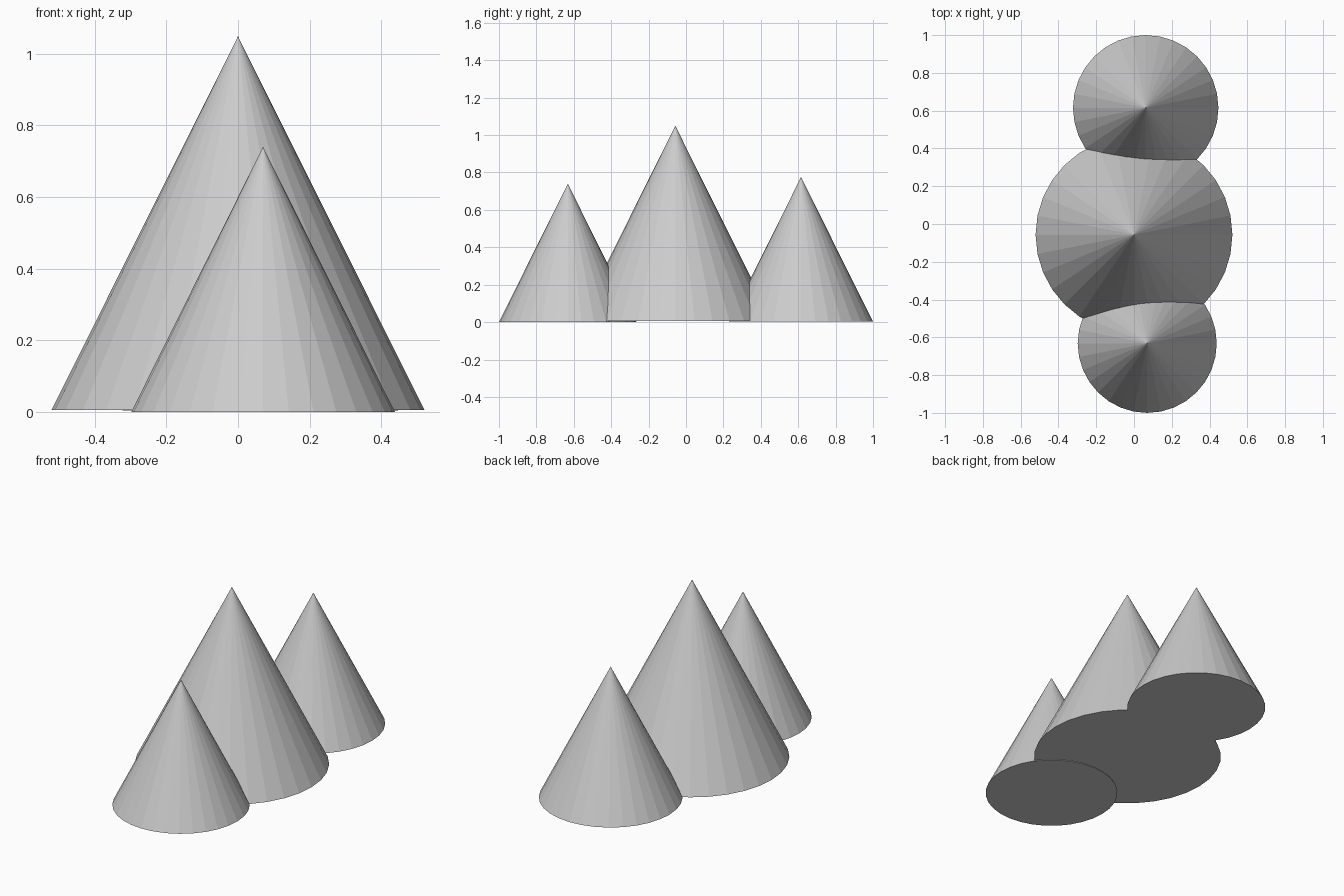
import bpy

# Remove the default cube
cube = bpy.data.objects.get("Cube")
if cube:
    bpy.data.objects.remove(cube, do_unlink=True)

# Single plain grey
grey = bpy.data.materials.new("plain_grey")
grey.use_nodes = True
colour = (0.6, 0.6, 0.6, 1.0)
grey.diffuse_color = colour
grey.node_tree.nodes["Principled BSDF"].inputs["Base Color"].default_value = colour


def add_cone(name, x, y, radius, base, apex):
    """Flat-faceted closed cone standing at (x, y)."""
    bpy.ops.mesh.primitive_cone_add(
        vertices=32, radius1=radius, radius2=0, depth=apex - base,
        location=(x, y, (base + apex) / 2))
    cone = bpy.context.object
    cone.name = name
    cone.data.materials.append(grey)


# Tall middle peak with a smaller one before and behind it
add_cone("middle_peak", 0.0, -0.057, 0.521, 0.005, 1.049)
add_cone("front_peak", 0.07, -0.632, 0.368, 0.0, 0.74)
add_cone("back_peak", 0.062, 0.615, 0.385, 0.003, 0.775)
